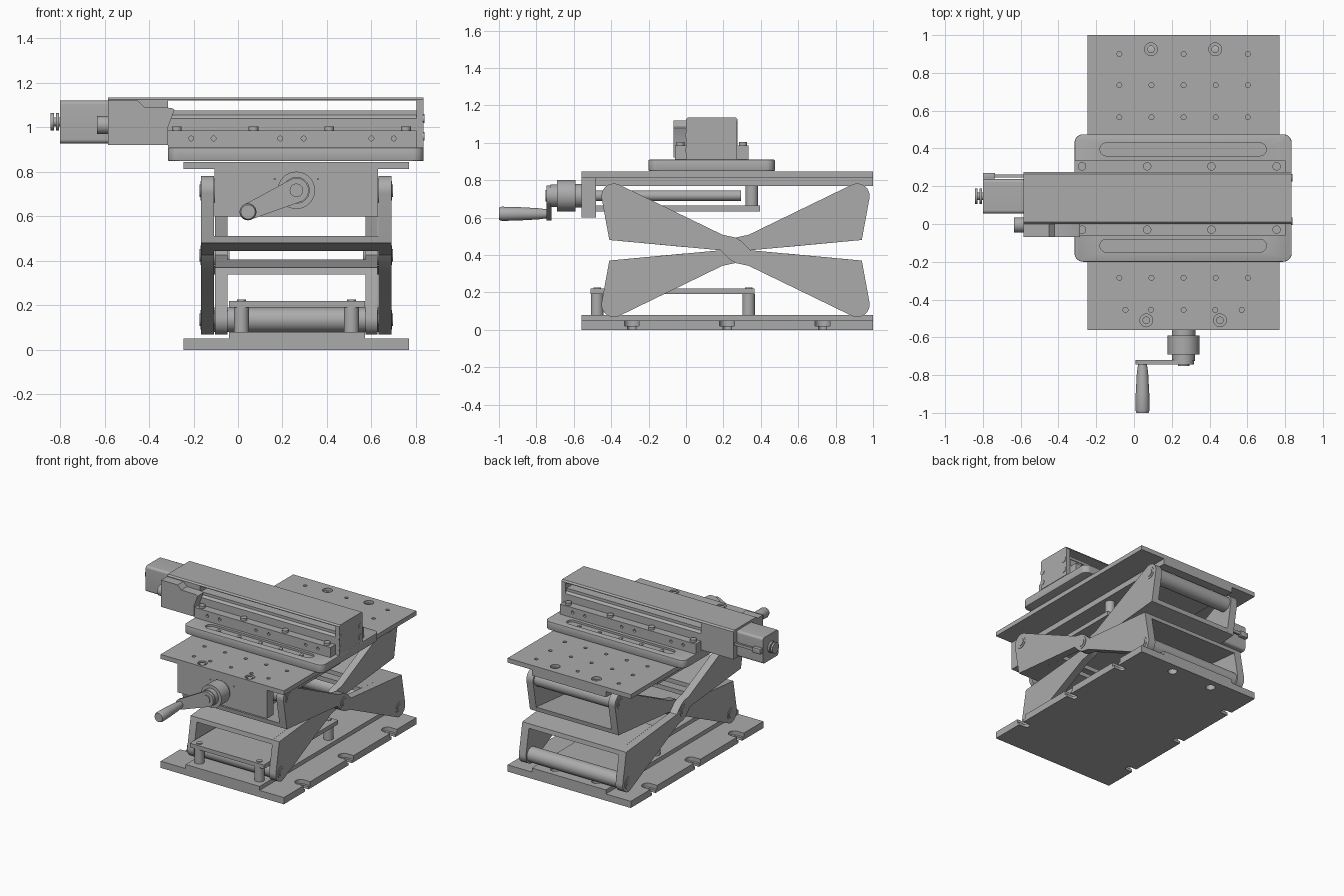
import bpy, bmesh, math
from mathutils import Vector

if "Cube" in bpy.data.objects:
    bpy.data.objects.remove(bpy.data.objects["Cube"])

GREY = (0.41, 0.41, 0.41, 1)
mat = bpy.data.materials.new("machined grey")
mat.use_nodes = True
mat.diffuse_color = GREY
mat.node_tree.nodes["Principled BSDF"].inputs["Base Color"].default_value = GREY

MID = 0.2625                      # centre line of the lift in x
COLS = [MID + 0.17 * i for i in range(-2, 3)]
parts = []


def prism(name, pts, a, b, axis="x", bevel=0.0):
    """Extrude a 2D outline along an axis from a to b."""
    place = {"x": lambda u, v, t: (t, u, v),
             "y": lambda u, v, t: (u, t, v),
             "z": lambda u, v, t: (u, v, t)}[axis]
    bm = bmesh.new()
    rings = [[bm.verts.new(place(u, v, t)) for u, v in pts] for t in (a, b)]
    for ring in rings:
        bm.faces.new(ring)
    n = len(pts)
    for i in range(n):
        j = (i + 1) % n
        bm.faces.new((rings[0][i], rings[0][j], rings[1][j], rings[1][i]))
    bmesh.ops.recalc_face_normals(bm, faces=bm.faces)
    if bevel:
        bmesh.ops.bevel(bm, geom=bm.edges[:], offset=bevel, segments=2, affect="EDGES", profile=0.5)
    me = bpy.data.meshes.new(name)
    bm.to_mesh(me)
    bm.free()
    me.materials.append(mat)
    ob = bpy.data.objects.new(name, me)
    bpy.context.scene.collection.objects.link(ob)
    parts.append(ob)
    return ob


def box(name, x, y, z, bevel=0.0):
    return prism(name, [(x[0], y[0]), (x[1], y[0]), (x[1], y[1]), (x[0], y[1])], z[0], z[1], "z", bevel)


def arc(c, r, start, end, n):
    return [(c[0] + r * math.cos(math.radians(start + (end - start) * i / n)),
             c[1] + r * math.sin(math.radians(start + (end - start) * i / n))) for i in range(n + 1)]


def cyl(name, c, r, a, b, axis="z", n=28):
    return prism(name, arc(c, r, 0, 360, n)[:-1], a, b, axis)


def rounded(x, y, r):
    pts = []
    for cx, cy, s in ((x[1] - r, y[1] - r, 0), (x[0] + r, y[1] - r, 90),
                      (x[0] + r, y[0] + r, 180), (x[1] - r, y[0] + r, 270)):
        pts += arc((cx, cy), r, s, s + 90, 8)
    return pts


def cut(ob, cutters):
    """Subtract each cutter, then discard it."""
    for c in cutters:
        c.hide_render = True
        m = ob.modifiers.new("cut", "BOOLEAN")
        m.operation, m.object, m.solver = "DIFFERENCE", c, "EXACT"
    bpy.context.view_layer.objects.active = ob
    for m in list(ob.modifiers):
        bpy.ops.object.modifier_apply(modifier=m.name)
    for c in cutters:
        parts.remove(c)
        bpy.data.objects.remove(c)


def holes(points, r, z0, z1):
    return [cyl("hole_cutter", p, r, z0, z1, n=16) for p in points]


# Base plate with stepped clamping slots on both long sides
base = box("base_plate", (-0.245, 0.77), (-0.56, 1.0), (0, 0.05))
cutters = holes([(0.09, 0.925), (0.43, 0.925)], 0.033, -0.1, 0.1)
for y in (-0.29, 0.22, 0.73):
    for s in (-1, 1):
        for w, d, z0 in ((0.04, 0.09, 0.02), (0.022, 0.07, -0.1)):
            ends = sorted((MID + s * 0.6, MID + s * (0.5075 - d)))
            cutters.append(prism("slot_cutter", rounded(ends, (y - w, y + w), w * 0.95), z0, 0.1, "z"))
cut(base, cutters)
deck = box("base_deck", (-0.04, 0.57), (-0.56, 1.0), (0.05, 0.08))
cut(deck, holes([(0.09, 0.925), (0.43, 0.925)], 0.033, 0, 0.2))

# Top plate with its hole grid and stiffener underneath
top = box("top_plate", (-0.245, 0.77), (-0.56, 1.0), (0.812, 0.845))
grid = [(x, y) for y in (0.735, 0.565, -0.285) for x in COLS]
grid += [(COLS[0], 0.9), (COLS[2], 0.9), (COLS[4], 0.9), (-0.045, -0.455), (0.57, -0.455), (COLS[2], -0.455),
         (0.09, -0.455), (0.43, -0.455)]
big = [(0.09, 0.925), (0.43, 0.925)]
cut(top, holes(grid, 0.013, 0.82, 0.9) + holes(big, 0.034, 0.825, 0.9) + holes(big, 0.018, 0.7, 0.9)
    + holes([(0.065, -0.51), (0.455, -0.51)], 0.034, 0.825, 0.9))
for x in (0.065, 0.455):
    cyl("top_plate_screw", (x, -0.51), 0.02, 0.82, 0.84)
stiff = box("top_stiffener", (-0.04, 0.57), (-0.56, 1.0), (0.77, 0.812))
cut(stiff, holes(big, 0.018, 0.7, 0.9))

# Lower guide plate on four posts, upper guide plate hung from posts
box("lower_guide_plate", (-0.04, 0.57), (-0.51, 0.365), (0.19, 0.22))
box("upper_guide_plate", (-0.04, 0.57), (-0.5, 0.395), (0.632, 0.665))
for x in (0.015, 0.51):
    for y in (-0.475, 0.335):
        cyl("lower_post", (x, y), 0.034, 0.08, 0.19)
        cyl("lower_post_screw", (x, y), 0.02, 0.22, 0.226)
    cyl("upper_post", (x, 0.352), 0.034, 0.665, 0.77)

# Front bearing block, lead screw
block = box("front_block", (-0.105, 0.63), (-0.56, -0.48), (0.6, 0.812))
cut(block, [box("groove_cutter", (x - 0.003, x + 0.003), (-0.6, -0.55), (0.765, 0.813)) for x in (0.165, 0.36)])
cyl("lead_screw", (MID, 0.717), 0.028, -0.5, 0.295, "y")

# Scissor arms: tapered outline, half of it turned about the centre pin
CY, CZ, PY, PZ = 0.265, 0.425, 0.65, 0.29
half = [(-0.03, 0.05), (0, 0.068), (0.07, 0.083)] + arc((PY, PZ), 0.067, 117, -10, 12) + [(0.675, 0.055), (0.08, 0)]
outline = half + [(-u, -v) for u, v in half]
for s in (-1, 1):
    for flip, name, d0, d1 in ((1, "inner_arm", 0.31, 0.365), (-1, "outer_arm", 0.37, 0.428)):
        pts = [(CY + u, CZ + flip * v) for u, v in outline]
        arm = prism(name, pts, MID + s * d0, MID + s * d1)
    for py, pz in [(0, 0)] + [(a * PY, b * PZ) for a in (-1, 1) for b in (-1, 1)]:
        out = 0.428 if py * pz <= 0 else 0.365
        c = (CY + py, CZ + pz)
        cyl("pivot_bush", c, 0.044, MID + s * 0.3, MID + s * (out + 0.003), "x")
        cyl("pivot_pin", c, 0.028, MID + s * 0.3, MID + s * (out + 0.007), "x")

# Cross rods at the four ends, webs joining each pair of arms
for a in (-1, 1):
    for b in (-1, 1):
        wide = 0.31 if a * b > 0 else 0.37
        cyl("cross_rod", (CY + a * PY, CZ + b * PZ), 0.055, MID - wide, MID + wide, "x")
        web = [(0.675, 0.055), (0.68, 0.087), (0.28, 0.05), (0.28, 0.018)]
        prism("arm_web", [(CY + a * u, CZ + b * v) for u, v in web], MID - wide, MID + wide)

# Crank: hub, lever and tapered grip
for r, a, b in ((0.062, -0.6, -0.555), (0.084, -0.69, -0.59), (0.06, -0.725, -0.68), (0.03, -0.752, -0.72)):
    cyl("crank_hub", (MID, 0.717), r, a, b, "y", 40)
grip = Vector((0.045, 0.62))
hub = Vector((MID, 0.717))
ang = math.degrees(math.atan2(hub.y - grip.y, hub.x - grip.x))
prism("crank_lever", arc(hub, 0.055, ang - 90, ang + 90, 16) + arc(grip, 0.037, ang + 90, ang + 270, 16),
      -0.745, -0.72, "y")
bm = bmesh.new()
rings = []
for y, r in ((-0.745, 0.024), (-0.79, 0.03), (-0.9, 0.036), (-0.985, 0.038), (-1.0, 0.032)):
    rings.append([bm.verts.new((u, y, v)) for u, v in arc(grip, r, 0, 360, 24)[:-1]])
for p, q in zip(rings, rings[1:]):
    for i in range(24):
        bm.faces.new((p[i], p[i - 1], q[i - 1], q[i]))
bm.faces.new(rings[0])
bm.faces.new(rings[-1])
bmesh.ops.recalc_face_normals(bm, faces=bm.faces)
me = bpy.data.meshes.new("crank_grip")
bm.to_mesh(me)
me.materials.append(mat)
ob = bpy.data.objects.new("crank_grip", me)
bpy.context.scene.collection.objects.link(ob)
parts.append(ob)

# Adapter slab with two long recesses holding screws
slab = prism("adapter_slab", rounded((-0.315, 0.835), (-0.2, 0.475), 0.045), 0.848, 0.91, "z", 0.006)
cut(slab, [prism("recess_cutter", rounded((-0.18, 0.7), (y - 0.034, y + 0.034), 0.033), 0.895, 1, "z")
           for y in (0.395, -0.115)])
for x in COLS:
    for y in (0.395, -0.115):
        cyl("slab_screw", (x, y), 0.015, 0.89, 0.9, n=16)

# Linear stage: flanged channel, cover, end plate
channel = [(-0.06, 0.91), (0.335, 0.91), (0.335, 0.985), (0.275, 0.985), (0.275, 1.04), (0.26, 1.055), (0.26, 1.075),
           (0.015, 1.075), (0.015, 1.055), (0, 1.04), (0, 0.985), (-0.06, 0.985)]
stage = prism("stage_channel", channel, -0.315, 0.803)
side_holes = [cyl("hole_cutter", (x, 0.95), 0.011, a, b, "y", 14)
              for x in (-0.21, -0.11, 0.19, 0.295, 0.6, 0.7) for a, b in ((-0.1, -0.045), (0.32, 0.4))]
cut(stage, side_holes)
for x in (-0.275, 0.07, 0.41, 0.755):
    for y in (-0.03, 0.305):
        cyl("stage_screw", (x, y), 0.022, 0.985, 1.003, n=18)
prism("stage_cover", [(0, 1.12), (0.275, 1.12), (0.275, 1.125), (0.265, 1.135), (0.01, 1.135), (0, 1.125)], -0.585, 0.835)
prism("end_plate", [(0, 0.91), (0.272, 0.91), (0.272, 1.12), (0.26, 1.132), (0.012, 1.132), (0, 1.12)], 0.803, 0.835)
for y in (0.015, 0.245):
    for z in (0.96, 1.04):
        cyl("end_plate_screw", (y, z), 0.02, 0.83, 0.838, "x", 18)

# Drive end: housing, side connector box, motor, knob, plugs
box("drive_housing", (-0.585, -0.315), (0, 0.275), (0.92, 1.12))
prism("connector_box", [(-0.585, 0.92), (-0.315, 0.92), (-0.315, 1.0), (-0.285, 1.08), (-0.3, 1.088), (-0.42, 1.09),
                        (-0.45, 1.12), (-0.585, 1.12)], -0.068, 0.0, "y")
motor = prism("motor", rounded((0.055, 0.238), (0.928, 1.12), 0.018), -0.8, -0.585)
cyl("motor_shaft", (0.147, 1.025), 0.02, -0.84, -0.8, "x")
for a, b in ((-0.842, -0.828), (-0.818, -0.804)):
    cyl("motor_knob", (0.147, 1.025), 0.04, a, b, "x")
cyl("connector_plug", (-0.005, 1.01), 0.04, -0.635, -0.58, "x")
box("sensor_bar", (-0.74, -0.585), (0.247, 0.262), (1.02, 1.04))
box("sensor_head", (-0.8, -0.735), (0.24, 0.27), (1.01, 1.05), 0.004)

# Smooth the round surfaces, keep the machined edges crisp
bpy.ops.object.select_all(action="DESELECT")
for ob in parts:
    ob.select_set(True)
bpy.context.view_layer.objects.active = parts[0]
bpy.ops.object.shade_smooth_by_angle(angle=math.radians(30))
